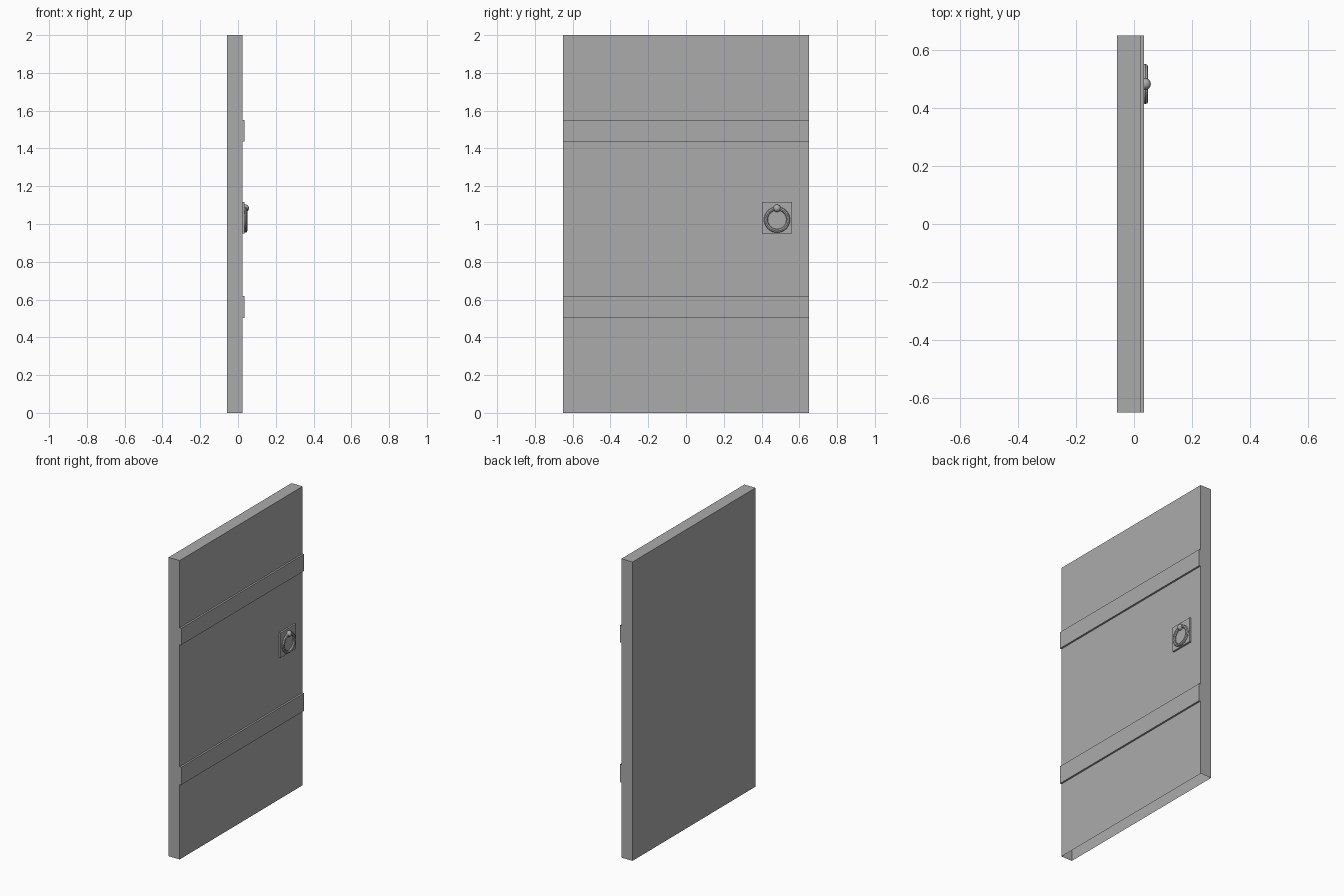
import bpy, bmesh
from mathutils import Matrix, Vector

default = bpy.data.objects.get("Cube")
if default:
    bpy.data.objects.remove(default, do_unlink=True)

grey = bpy.data.materials.new("plain grey")
grey.use_nodes = True
colour = (0.41, 0.41, 0.41, 1)
grey.diffuse_color = colour
grey.node_tree.nodes["Principled BSDF"].inputs["Base Color"].default_value = colour


def box(name, low, high, open_bottom=False):
    """Box between two corners, optionally without its underside."""
    low, high = Vector(low), Vector(high)
    bm = bmesh.new()
    place = Matrix.Translation((low + high) / 2) @ Matrix.Diagonal((*(high - low), 1))
    bmesh.ops.create_cube(bm, size=1, matrix=place)
    if open_bottom:
        bm.normal_update()
        under = [f for f in bm.faces if f.normal.z < -0.9]
        bmesh.ops.delete(bm, geom=under, context='FACES')
    mesh = bpy.data.meshes.new(name)
    bm.to_mesh(mesh)
    bm.free()
    mesh.materials.append(grey)
    obj = bpy.data.objects.new(name, mesh)
    bpy.context.collection.objects.link(obj)


def finish_round(name):
    obj = bpy.context.object
    obj.name = name
    obj.data.materials.append(grey)
    bpy.ops.object.shade_smooth_by_angle()


# Door slab, hollow and open underneath
face, strap_face, half = 0.023, 0.035, 0.65
box("door_slab", (-0.059, -half, 0), (face, half, 2), open_bottom=True)

# Two straps across the door
for name, bottom, top in (("lower_strap", 0.502, 0.62), ("upper_strap", 1.438, 1.55)):
    box(name, (face, -half, bottom), (strap_face, half, top))

# Handle: back plate, hanging ring and the knob that holds it
handle_y = 0.482
box("handle_plate", (face, handle_y - 0.08, 0.951), (strap_face, handle_y + 0.08, 1.117))

bpy.ops.mesh.primitive_torus_add(
    location=(0.039, handle_y, 1.023), rotation=(0, 1.5708, 0),
    major_radius=0.059, minor_radius=0.01, major_segments=32, minor_segments=8)
finish_round("handle_ring")

bpy.ops.mesh.primitive_uv_sphere_add(
    location=(0.038, handle_y, 1.083), radius=0.02, segments=24, ring_count=12)
finish_round("handle_knob")
